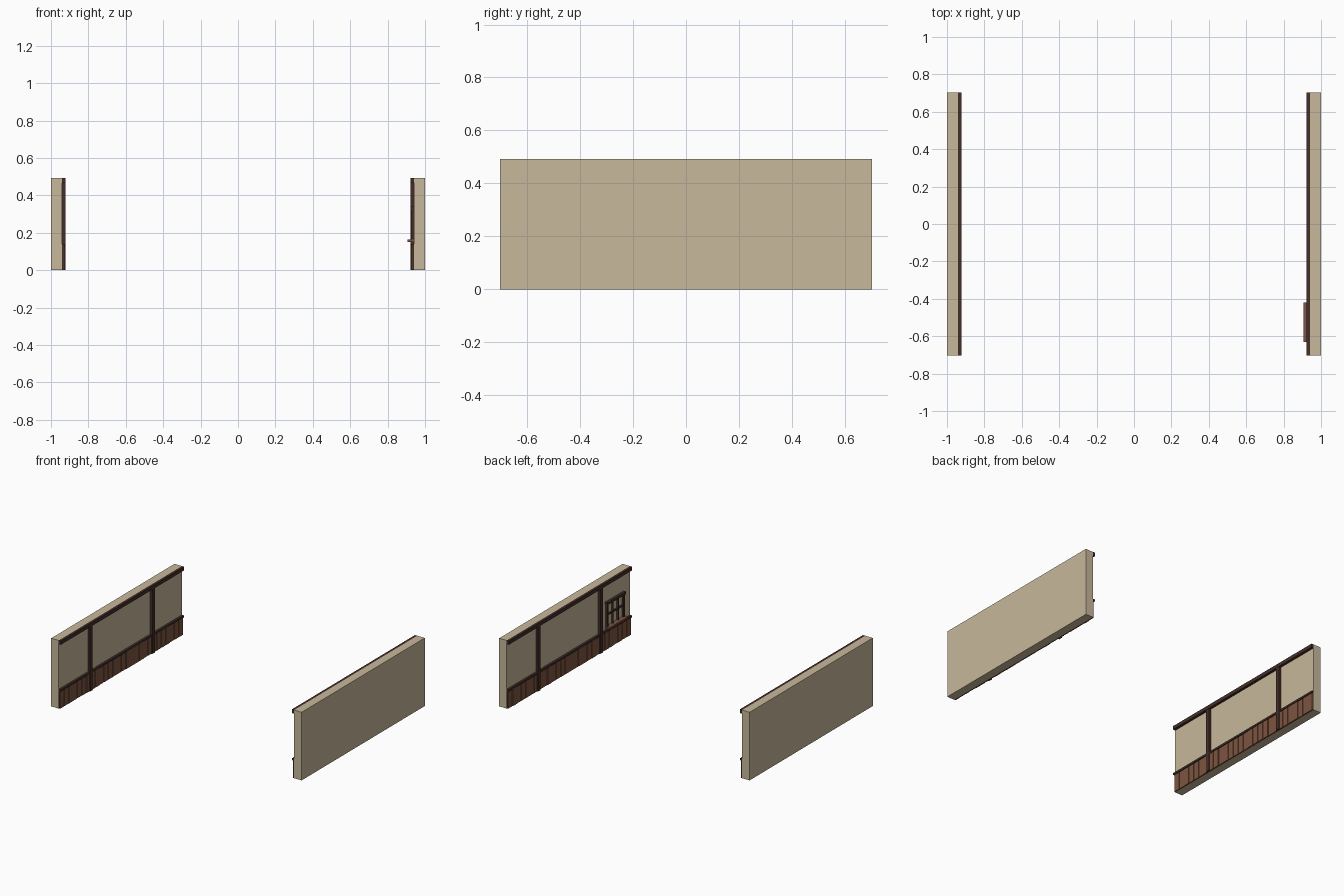
import bpy, bmesh, random

if "Cube" in bpy.data.objects:
    bpy.data.objects.remove(bpy.data.objects["Cube"])

random.seed(4)


def material(name, rgb):
    m = bpy.data.materials.new(name)
    m.diffuse_color = (*rgb, 1)
    m.use_nodes = True
    m.node_tree.nodes["Principled BSDF"].inputs["Base Color"].default_value = m.diffuse_color
    return m


PLASTER = material("tan plaster", (0.58, 0.48, 0.33))
DARK = material("dark timber", (0.055, 0.027, 0.021))
BROWN = material("brown panelling", (0.205, 0.09, 0.052))

HALF = 0.703    # half length of a wall
FACE = 0.94     # inner plaster face
HEIGHT = 0.492


def boxes(name, mat, spans):
    """One object from boxes given as (x0, x1, y0, y1, z0, z1)."""
    bm = bmesh.new()
    for x0, x1, y0, y1, z0, z1 in spans:
        x0, x1 = min(x0, x1), max(x0, x1)
        vs = bmesh.ops.create_cube(bm, size=1)["verts"]
        for v in vs:
            v.co = ((x0 + x1) / 2 + v.co.x * (x1 - x0),
                    (y0 + y1) / 2 + v.co.y * (y1 - y0),
                    (z0 + z1) / 2 + v.co.z * (z1 - z0))
    me = bpy.data.meshes.new(name)
    bm.to_mesh(me)
    bm.free()
    me.materials.append(mat)
    ob = bpy.data.objects.new(name, me)
    bpy.context.collection.objects.link(ob)
    return ob


def proud(side, depth, y0, y1, z0, z1, back=0.0):
    """A box standing out from the inner face of one wall."""
    return (side * (FACE - back), side * (FACE - depth), y0, y1, z0, z1)


for side, label in ((-1, "left"), (1, "right")):
    # plaster wall slab
    boxes(label + "_wall", PLASTER, [(side * FACE, side, -HALF, HALF, 0, HEIGHT)])

    # dark backing in the grooves, then planks of uneven depth
    boxes(label + "_panel_backing", DARK, [proud(side, 0.004, -HALF, HALF, 0, 0.128)])
    count = 28
    step = 2 * HALF / count
    planks = []
    for i in range(count):
        y = -HALF + i * step
        planks.append(proud(side, random.uniform(0.008, 0.012),
                            y + 0.002, y + step - 0.002, 0, 0.128, 0.004))
    boxes(label + "_panel_planks", BROWN, planks)

    # chair rail, ceiling beam and posts
    boxes(label + "_chair_rail", DARK, [proud(side, 0.016, -HALF, HALF, 0.126, 0.14)])
    boxes(label + "_top_beam", DARK, [proud(side, 0.018, -HALF, HALF, 0.466, HEIGHT)])
    boxes(label + "_posts", DARK,
          [proud(side, 0.017, c - 0.015, c + 0.015, 0, 0.466) for c in (-0.355, 0.355)])

# window on the right wall: uprights, crossbar, head and sill
C = -0.525
boxes("window_uprights", DARK,
      [proud(1, 0.014, C + d - w, C + d + w, 0.162, 0.325)
       for d, w in ((-0.092, 0.007), (-0.031, 0.004), (0.031, 0.004), (0.092, 0.007))])
boxes("window_crossbar", DARK, [proud(1, 0.012, C - 0.09, C + 0.09, 0.241, 0.251)])
boxes("window_head", DARK, [proud(1, 0.019, C - 0.105, C + 0.105, 0.322, 0.34)])
boxes("window_sill", BROWN, [proud(1, 0.034, C - 0.106, C + 0.106, 0.15, 0.163)])
